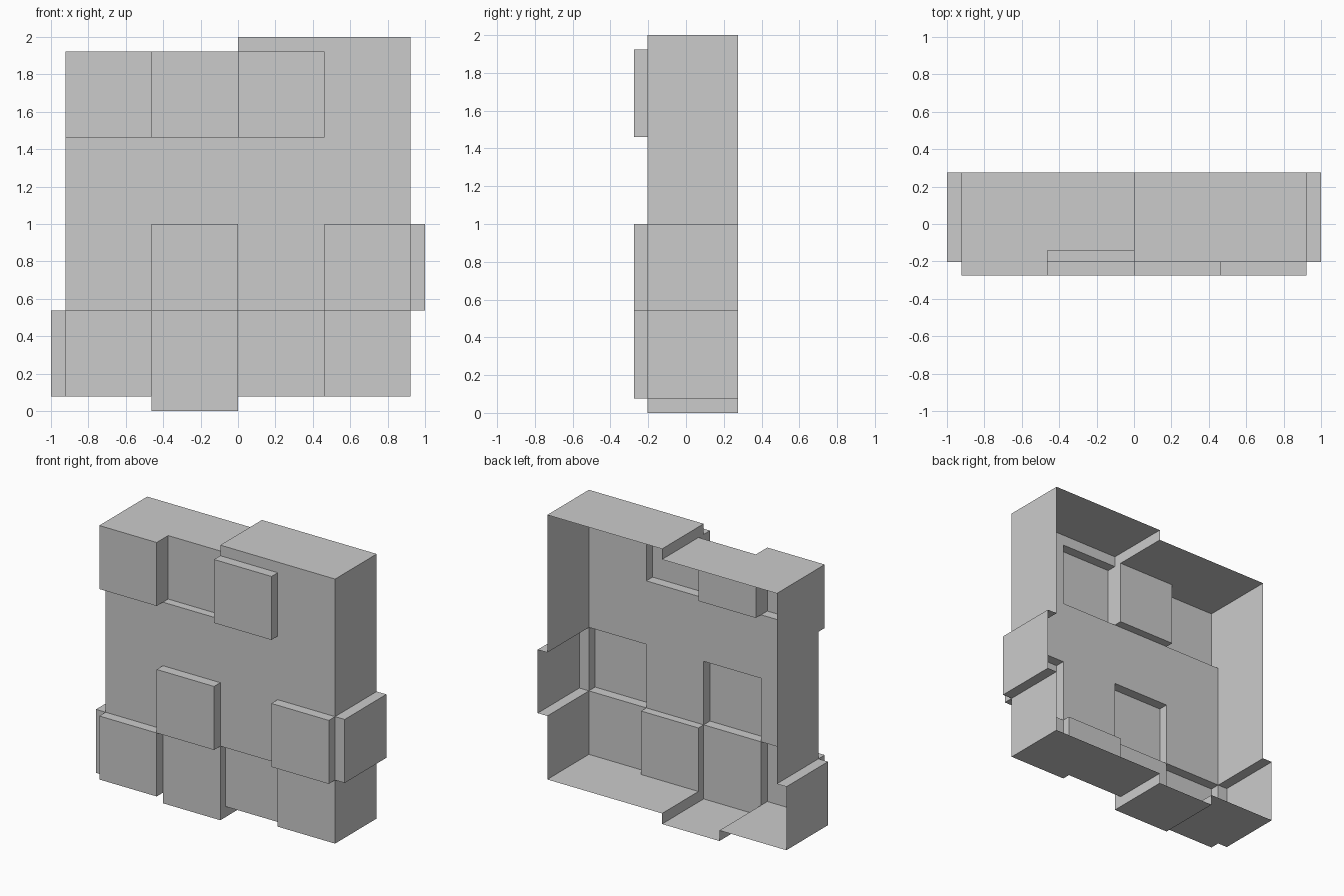
import bpy, bmesh, math
from mathutils import Vector

if "Cube" in bpy.data.objects:
    bpy.data.objects.remove(bpy.data.objects["Cube"])

# Block grid: cells of 6/13, side panels pushed out by 1/13
C, B = 6 / 13, 1 / 13
BACK, FACE, OUT, IN = 0.275, -0.203, -0.275, -0.143
X = [-2 * C + i * C for i in range(5)]
Z = [B + i * C for i in range(5)]

# Solid boxes as ((x0, x1), (y0, y1), (z0, z1))
def front_cell(col, row, y0, y1):
    return ((X[col], X[col + 1]), (y0, y1), (Z[row], Z[row + 1]))

body = [((X[0], X[4]), (FACE, BACK), (Z[0], Z[4]))]
side_panels = [
    ((X[2], X[4]), (FACE, BACK), (Z[4], Z[4] + B)),   # top
    ((X[1], X[2]), (FACE, BACK), (0, Z[0])),          # bottom
    ((X[4], 1), (FACE, BACK), (Z[1], Z[2])),          # right
    ((-1, X[0]), (FACE, BACK), (Z[0], Z[1])),         # left
]
raised = [front_cell(c, r, OUT, FACE) for c, r in [(0, 0), (1, 1), (3, 1), (0, 3), (2, 3)]]
sunken = [front_cell(c, r, FACE, IN) for c, r in [(2, 0), (1, 3)]]

grid = ([-1] + X + [1], [OUT, FACE, IN, BACK], [0] + Z + [2])


def inside(p, boxes):
    return any(all(lo < v < hi for v, (lo, hi) in zip(p, b)) for b in boxes)


def filled(idx):
    if any(not 0 <= i < len(g) - 1 for i, g in zip(idx, grid)):
        return False
    p = [(g[i] + g[i + 1]) / 2 for i, g in zip(idx, grid)]
    return inside(p, body + side_panels + raised) and not inside(p, sunken)


# Skin of the filled blocks, left open at the back
bm = bmesh.new()
for i in range(len(grid[0]) - 1):
    for j in range(len(grid[1]) - 1):
        for k in range(len(grid[2]) - 1):
            idx = (i, j, k)
            if not filled(idx):
                continue
            for axis in range(3):
                for step in (0, 1):
                    near = list(idx)
                    near[axis] += 1 if step else -1
                    open_back = axis == 1 and near[1] == len(grid[1]) - 1
                    if open_back or filled(near):
                        continue
                    u, v = (axis + 1) % 3, (axis + 2) % 3
                    quad = []
                    for a, b in ((0, 0), (1, 0), (1, 1), (0, 1)):
                        n = list(idx)
                        n[axis] += step
                        n[u] += a
                        n[v] += b
                        quad.append(bm.verts.new([grid[d][n[d]] for d in range(3)]))
                    bm.faces.new(quad if step else quad[::-1])
bmesh.ops.remove_doubles(bm, verts=bm.verts, dist=1e-4)

mesh = bpy.data.meshes.new("block_wall_shell")
bm.to_mesh(mesh)
bm.free()
wall = bpy.data.objects.new("block_wall_shell", mesh)
bpy.context.collection.objects.link(wall)
